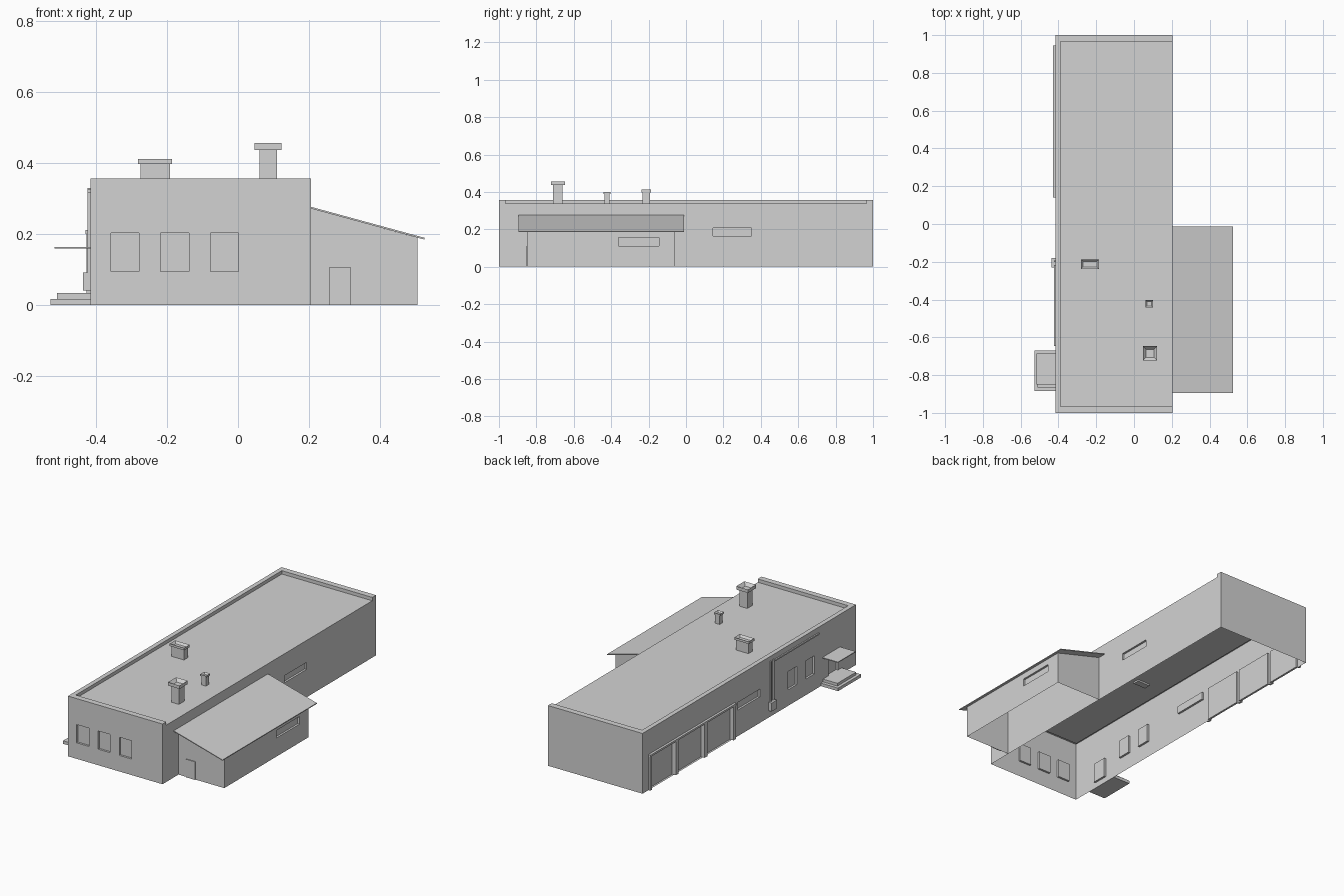
import bpy, bmesh
from mathutils import Vector

cube = bpy.data.objects.get("Cube")
if cube:
    bpy.data.objects.remove(cube, do_unlink=True)

grey = bpy.data.materials.new("light_grey")
grey.use_nodes = True
grey.diffuse_color = (0.65, 0.65, 0.65, 1)
grey.node_tree.nodes["Principled BSDF"].inputs["Base Color"].default_value = grey.diffuse_color


def finish(name, bm):
    mesh = bpy.data.meshes.new(name)
    bm.to_mesh(mesh)
    bm.free()
    mesh.materials.append(grey)
    obj = bpy.data.objects.new(name, mesh)
    bpy.context.collection.objects.link(obj)
    return obj


def sheet(name, faces, out=None):
    """Surface from polygons; 'out' turns the first face outward."""
    bm = bmesh.new()
    for pts in faces:
        bm.faces.new([bm.verts.new(p) for p in pts])
    bmesh.ops.remove_doubles(bm, verts=bm.verts, dist=1e-5)
    bmesh.ops.recalc_face_normals(bm, faces=bm.faces)
    bm.faces.ensure_lookup_table()
    if out and bm.faces[0].normal.dot(Vector(out)) < 0:
        bmesh.ops.reverse_faces(bm, faces=bm.faces)
    return finish(name, bm)


def box(name, x, y, z):
    bm = bmesh.new()
    bmesh.ops.create_cube(bm, size=1)
    for v in bm.verts:
        v.co = [r[0] + (c + 0.5) * (r[1] - r[0]) for c, r in zip(v.co, (x, y, z))]
    return finish(name, bm)


def wall(name, axis, pos, side, span, height, openings=(), depth=0.012):
    """Single wall with recessed openings given as (u0, u1, z0, z1)."""
    def pt(u, z, d=0):
        p = pos - side * d
        return (p, u, z) if axis == 0 else (u, p, z)

    us = sorted({*span, *(u for o in openings for u in o[:2])})
    zs = sorted({0, height, *(z for o in openings for z in o[2:])})
    faces = []
    for a, b in zip(us, us[1:]):
        for c, d in zip(zs, zs[1:]):
            if not any(o[0] <= a and b <= o[1] and o[2] <= c and d <= o[3] for o in openings):
                faces.append([pt(a, c), pt(b, c), pt(b, d), pt(a, d)])
    for a, b, c, d in openings:
        ring = [(a, c), (b, c), (b, d), (a, d)]
        faces.append([pt(u, z, depth) for u, z in ring])
        for i, (p, q) in enumerate(zip(ring, ring[1:] + ring[:1])):
            # a doorway at ground level has a floor strip, others a sill
            faces.append([pt(*p), pt(*q), pt(*q, depth), pt(*p, depth)])
    out = (side, 0, 0) if axis == 0 else (0, side, 0)
    return sheet(name, faces, out)


LEFT, RIGHT, ROOF, TOP = -0.415, 0.205, 0.337, 0.357

# Main hall walls
wall("front_wall", 1, -1, -1, (LEFT, RIGHT), TOP,
     [(x, x + 0.08, 0.095, 0.203) for x in (-0.358, -0.218, -0.078)])
wall("back_wall", 1, 1, 1, (LEFT, RIGHT), TOP)
wall("annex_side_wall", 0, RIGHT, 1, (-1, 1), ROOF, [(0.145, 0.35, 0.165, 0.207)])
bays = [(0.165, 0.41), (0.435, 0.68), (0.705, 0.93)]
wall("entrance_side_wall", 0, LEFT, -1, (-1, 1), TOP,
     [(a, b, 0, 0.2) for a, b in bays]
     + [(-0.1, 0.11, 0.155, 0.2), (-0.445, -0.365, 0.095, 0.203),
        (-0.61, -0.53, 0.095, 0.203), (-0.83, -0.74, 0.034, 0.15)])

# Flat roof and the parapet on three sides
outer = [(RIGHT, -1), (LEFT, -1), (LEFT, 1), (RIGHT, 1)]
inner = [(RIGHT, -0.965), (-0.388, -0.965), (-0.388, 0.965), (RIGHT, 0.965)]
sheet("flat_roof", [[(*p, ROOF) for p in inner]], (0, 0, 1))
faces = []
for i in range(3):
    faces.append([(*outer[i], TOP), (*outer[i + 1], TOP), (*inner[i + 1], TOP), (*inner[i], TOP)])
    faces.append([(*inner[i], TOP), (*inner[i + 1], TOP), (*inner[i + 1], ROOF), (*inner[i], ROOF)])
for i in (0, 3):
    faces.append([(*outer[i], TOP), (*inner[i], TOP), (*inner[i], ROOF), (*outer[i], ROOF)])
sheet("parapet", faces, (0, 0, 1))

# Lean-to annex
EDGE, Y0, Y1 = 0.505, -0.85, -0.06
for name, y, side in (("annex_front_wall", Y0, -1), ("annex_back_wall", Y1, 1)):
    sheet(name, [[(RIGHT, y, 0), (EDGE, y, 0), (EDGE, y, 0.19), (RIGHT, y, 0.272)]], (0, side, 0))
wall("annex_outer_wall", 0, EDGE, 1, (Y0, Y1), 0.19, [(-0.36, -0.145, 0.11, 0.155)])
box("annex_door", (0.258, 0.317), (Y0 - 0.005, Y0), (0, 0.107))
roof = box("annex_roof", (RIGHT, 0.525), (-0.895, -0.012), (0.272, 0.277))
for v in roof.data.vertices:
    v.co.z -= (v.co.x - RIGHT) * 0.273


# Chimneys: shaft and a cap with an open flue
def chimney(name, x, y, z_cap, z_top, lip):
    box(name + "_shaft", x, y, (ROOF - 0.01, z_cap))
    bm = bmesh.new()
    bmesh.ops.create_cube(bm, size=1)
    for v in bm.verts:
        v.co = [r[0] + (c + 0.5) * (r[1] - r[0]) for c, r in
                zip(v.co, ((x[0] - lip, x[1] + lip), (y[0] - lip, y[1] + lip), (z_cap, z_top)))]
    top = [f for f in bm.faces if f.normal.z > 0.9 or f.calc_center_median().z > z_top - 1e-4]
    width = min(x[1] - x[0], y[1] - y[0]) + 2 * lip
    bmesh.ops.inset_region(bm, faces=top, thickness=width * 0.3)
    for v in top[0].verts:
        v.co.z -= (z_top - z_cap) * 0.9
    bmesh.ops.recalc_face_normals(bm, faces=bm.faces)
    finish(name + "_cap", bm)


chimney("tall_chimney", (0.06, 0.11), (-0.71, -0.66), 0.437, 0.457, 0.013)
chimney("wide_chimney", (-0.275, -0.192), (-0.232, -0.193), 0.398, 0.412, 0.006)
chimney("small_chimney", (0.065, 0.095), (-0.437, -0.408), 0.39, 0.4, 0.005)

# Entrance steps and canopy
box("lower_step", (-0.528, LEFT), (-0.885, -0.67), (0, 0.018))
box("upper_step", (-0.51, LEFT), (-0.865, -0.69), (0.018, 0.034))
box("canopy", (-0.517, LEFT), (-0.85, -0.685), (0.159, 0.164))

# Garage door frame
box("garage_lintel", (-0.429, LEFT), (0.14, 0.945), (0.2, 0.211))
for i, (a, b) in enumerate(((0.14, 0.165), (0.41, 0.435), (0.68, 0.705), (0.93, 0.945))):
    box(f"garage_post_{i + 1}", (-0.427, LEFT), (a, b), (0, 0.2))

# Utility box and its pipes
box("utility_box", (-0.436, LEFT), (-0.23, -0.18), (0.042, 0.092))
for i, y in enumerate((-0.222, -0.197)):
    box(f"upright_pipe_{i + 1}", (-0.423, LEFT), (y - 0.004, y + 0.004), (0.092, 0.33))
box("wall_pipe", (-0.423, LEFT), (-0.645, -0.226), (0.317, 0.325))
